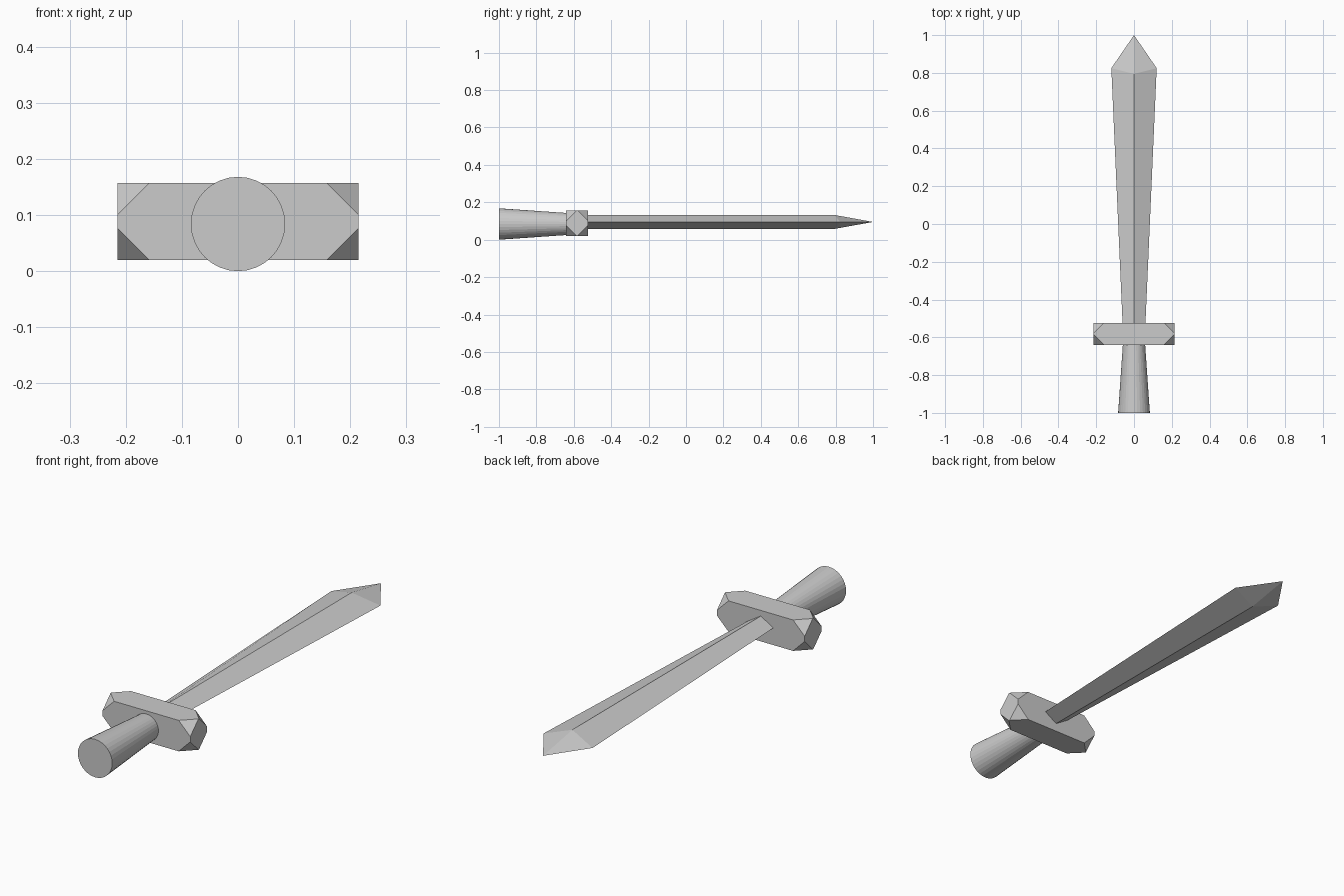
import bpy, bmesh
from itertools import product
from mathutils import Matrix, Vector

if "Cube" in bpy.data.objects:
    bpy.data.objects.remove(bpy.data.objects["Cube"])


def finish(bm, name):
    bmesh.ops.recalc_face_normals(bm, faces=bm.faces)
    mesh = bpy.data.meshes.new(name)
    bm.to_mesh(mesh)
    bm.free()
    obj = bpy.data.objects.new(name, mesh)
    bpy.context.collection.objects.link(obj)
    return obj


# Handle: tapered 32-sided grip, wider at the pommel end
bm = bmesh.new()
length = 0.39
turn = Matrix.Translation((0, -1 + length / 2, 0.084)) @ Matrix.Rotation(-1.5707963, 4, 'X')
bmesh.ops.create_cone(bm, cap_ends=True, segments=32, radius1=0.084,
                      radius2=0.057, depth=length, matrix=turn)
finish(bm, "handle")

# Guard: block with all eight corners cut off
bm = bmesh.new()
half = Vector((0.215, 0.059, 0.0685))
centre = Vector((0, -0.582, 0.0885))
cut = 0.057
for signs in product((-1, 1), repeat=3):
    for axis in range(3):
        p = half.copy()
        p[axis] -= cut
        bm.verts.new(centre + Vector(s * c for s, c in zip(signs, p)))
bmesh.ops.convex_hull(bm, input=bm.verts)
bmesh.ops.dissolve_limit(bm, angle_limit=0.01, verts=bm.verts, edges=bm.edges)
finish(bm, "guard")

# Blade: diamond section that widens towards a four-sided point
bm = bmesh.new()
mid, thick = 0.095, 0.037


def diamond(half_width, y_edge, y_ridge):
    pts = ((half_width, y_edge, mid), (0, y_ridge, mid + thick),
           (-half_width, y_edge, mid), (0, y_ridge, mid - thick))
    return [bm.verts.new(p) for p in pts]


base = diamond(0.059, -0.56, -0.56)
shoulder = diamond(0.12, 0.825, 0.795)
tip = bm.verts.new((0, 1, mid))
bm.faces.new(base)
for i in range(4):
    j = (i + 1) % 4
    bm.faces.new((base[i], base[j], shoulder[j], shoulder[i]))
    bm.faces.new((shoulder[i], shoulder[j], tip))
finish(bm, "blade")
